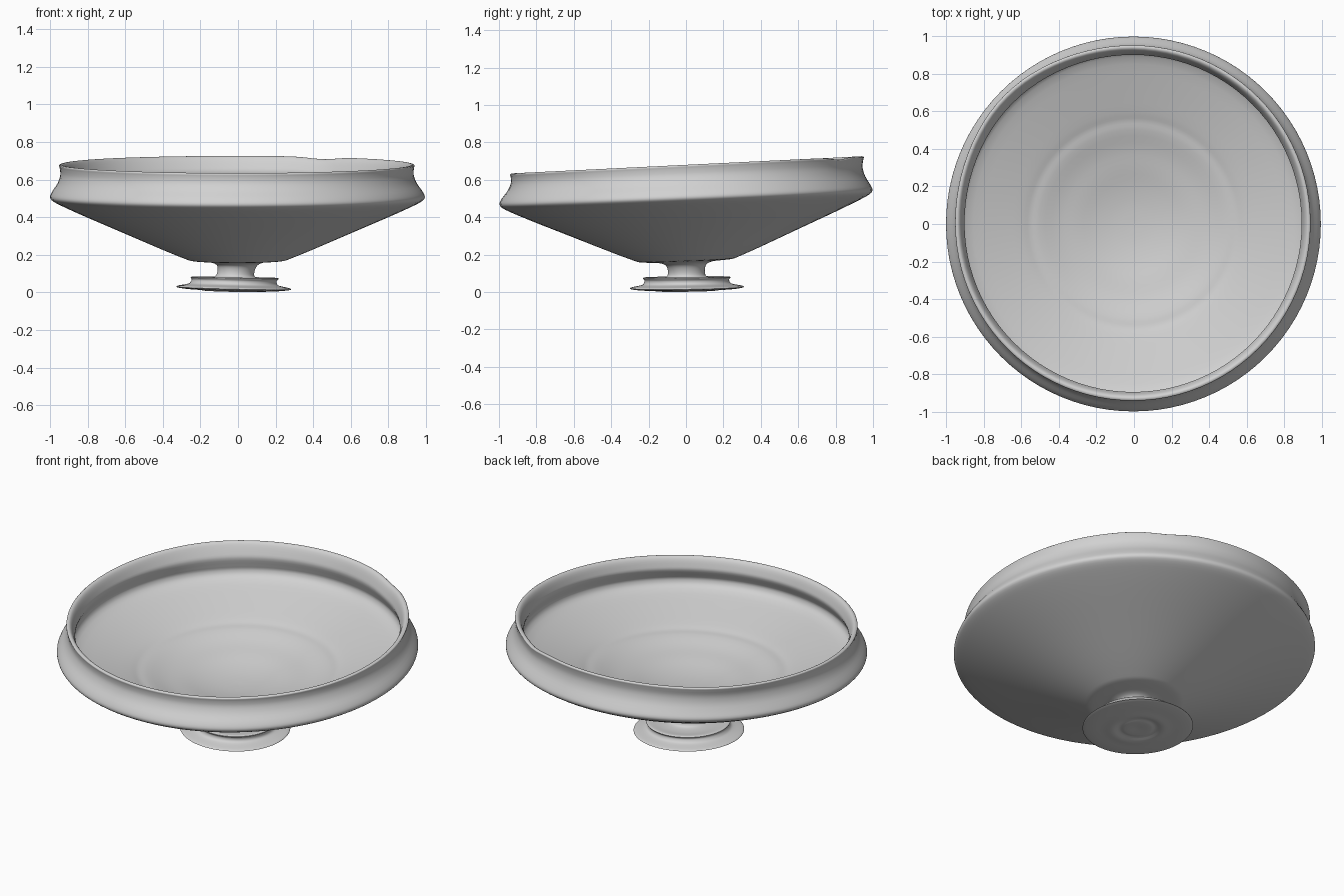
import bpy
import bmesh
from math import cos, sin, pi, exp, radians
from mathutils import Vector

old = bpy.data.objects.get("Cube")
if old:
    bpy.data.objects.remove(old, do_unlink=True)

SEGMENTS = 96

clay = bpy.data.materials.new("grey_clay")
clay.use_nodes = True
clay.diffuse_color = (0.64, 0.64, 0.64, 1)
clay.node_tree.nodes["Principled BSDF"].inputs["Base Color"].default_value = (0.64, 0.64, 0.64, 1)


def smooth_profile(points, steps=3):
    """Soft curve through (radius, height) points."""
    p = [Vector(q) for q in points]
    p = [p[0]] + p + [p[-1]]
    out = []
    for a, b, c, d in zip(p, p[1:], p[2:], p[3:]):
        for i in range(steps):
            t = i / steps
            out.append(0.5 * (2 * b + (c - a) * t + (2 * a - 5 * b + 4 * c - d) * t * t
                              + (3 * b - a - 3 * c + d) * t ** 3))
    return out + [p[-1]]


def clamp(value):
    return max(0, min(1, value))


def bump(x, y, cx, cy, width):
    return exp(-((x - cx) ** 2 + (y - cy) ** 2) / width)


def warp(x, y, z, inside):
    """Hand-made irregularity: leaning bowl, uneven rim, off-centre foot."""
    low = 0 if inside else clamp((0.15 - z) / 0.1)
    bowl = 1 if inside else clamp((z - 0.1) / 0.06)
    rim = clamp((z - 0.54) / 0.12)
    # A worn dip in the back rim, and a swelling at the back right
    dip = 0.012 * rim * bump(x, y, 0.46, 0.82, 0.012)
    swell = 0.013 * rim * bump(x, y, -0.66, 0.66, 0.15)
    lean = 0.038 * bowl + 0.011 * rim
    return (x - 0.003 - 0.02 * low - 0.003 * rim - swell,
            y + 0.005 * max(low, rim) + swell,
            z + lean * y + low * (0.015 * y - 0.024 * x) - dip)


def lathe(name, points, inside_from):
    """Spin a profile that starts and ends on the axis, then warp it."""
    bm = bmesh.new()
    rings = []
    for k, (r, z) in enumerate(smooth_profile(points)):
        count = SEGMENTS if r > 0.001 else 1
        inside = k >= inside_from * 3
        rings.append([bm.verts.new(warp(r * cos(2 * pi * i / count), r * sin(2 * pi * i / count), z, inside))
                      for i in range(count)])
    for low, high in zip(rings, rings[1:]):
        for i in range(SEGMENTS):
            j = (i + 1) % SEGMENTS
            corners = [low[i % len(low)], low[j % len(low)], high[j % len(high)], high[i % len(high)]]
            bm.faces.new(list(dict.fromkeys(corners)))
    bmesh.ops.recalc_face_normals(bm, faces=bm.faces)
    mesh = bpy.data.meshes.new(name)
    bm.to_mesh(mesh)
    bm.free()
    mesh.materials.append(clay)
    obj = bpy.data.objects.new(name, mesh)
    bpy.context.collection.objects.link(obj)
    bpy.ops.object.select_all(action="DESELECT")
    obj.select_set(True)
    bpy.context.view_layer.objects.active = obj
    bpy.ops.object.shade_smooth_by_angle(angle=radians(50))


# Foot: ringed base, spreading disc, collar and waisted stem
foot = [
    (0, 0.012), (0.07, 0.009), (0.1, 0.014), (0.14, 0.005), (0.19, 0.01), (0.25, 0.013),
    (0.3, 0.02), (0.303, 0.026), (0.29, 0.031), (0.245, 0.04), (0.23, 0.05), (0.226, 0.065),
    (0.234, 0.076), (0.222, 0.081), (0.17, 0.076), (0.115, 0.08), (0.1, 0.095), (0.1, 0.125),
    (0.112, 0.148), (0.145, 0.16)]

# Outside of the bowl: flat bottom, flaring underside, shoulder, neck and lip
outside = [
    (0.2, 0.164), (0.25, 0.169), (0.29, 0.183), (0.4, 0.228), (0.6, 0.314), (0.8, 0.4),
    (0.92, 0.454), (0.98, 0.485), (0.997, 0.507), (0.985, 0.537), (0.955, 0.582),
    (0.94, 0.625), (0.942, 0.66), (0.945, 0.676), (0.93, 0.68)]

# Inside of the bowl: overhung wall and shallow rippled floor
inside = [
    (0.915, 0.665), (0.902, 0.63), (0.897, 0.6), (0.915, 0.555), (0.922, 0.525),
    (0.89, 0.487), (0.75, 0.443), (0.6, 0.4), (0.55, 0.383), (0.5, 0.374), (0.4, 0.344),
    (0.3, 0.324), (0.2, 0.303), (0.1, 0.29), (0, 0.286)]

lathe("footed_bowl", foot + outside + inside, len(foot + outside))
